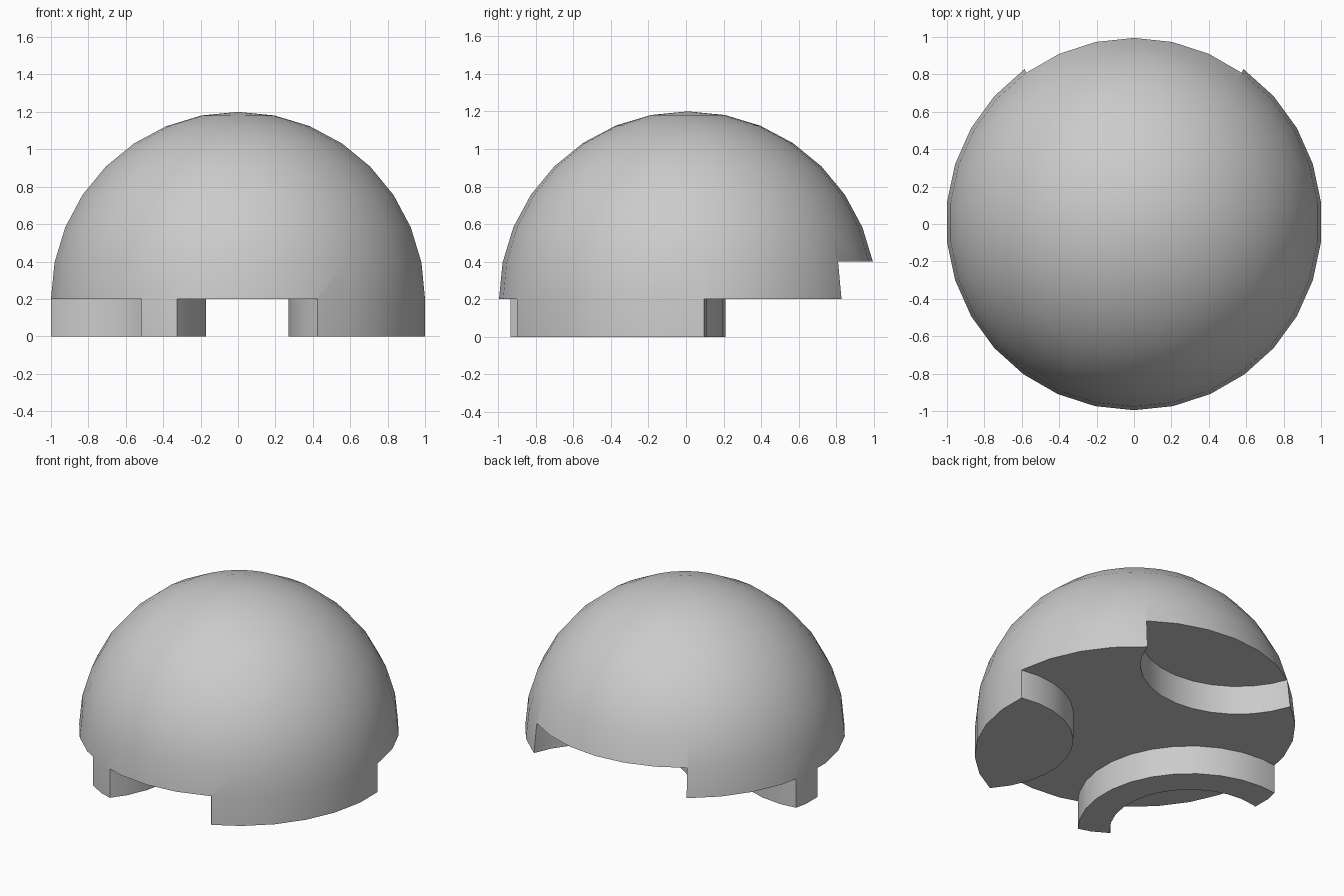
import bpy, bmesh, math

if "Cube" in bpy.data.objects:
    bpy.data.objects.remove(bpy.data.objects["Cube"])

S = 1.0055          # dome radius
SHIFT = 0.01        # dome centre in y
BASE = 0.2          # height of the dome equator
SEG = 30


def mesh_object(name, bm):
    bmesh.ops.recalc_face_normals(bm, faces=bm.faces)
    me = bpy.data.meshes.new(name)
    bm.to_mesh(me)
    bm.free()
    ob = bpy.data.objects.new(name, me)
    bpy.context.collection.objects.link(ob)
    return ob


def lathe(name, profile, cx=0.0, cy=0.0):
    """Closed solid of revolution with 30 sides; profile runs bottom to top."""
    bm = bmesh.new()
    rings = []
    for r, z in profile:
        if r < 1e-6:
            rings.append([bm.verts.new((cx, cy, z))] * SEG)
        else:
            angles = [math.tau * i / SEG for i in range(SEG)]
            rings.append([bm.verts.new((cx + r * math.sin(a), cy + r * math.cos(a), z))
                          for a in angles])
    for low, high in zip(rings, rings[1:]):
        for i in range(SEG):
            j = (i + 1) % SEG
            quad = [low[i], low[j], high[j], high[i]]
            bm.faces.new(list(dict.fromkeys(quad)))
    for ring in (rings[0], rings[-1]):
        if len(set(ring)) > 2:
            bm.faces.new(ring)
    return mesh_object(name, bm)


def rim_cylinder(name, angle, radius, z0, z1):
    """Upright cylinder centred on the dome rim, angle measured from the front."""
    a = math.radians(angle)
    return lathe(name, [(radius * S, z0), (radius * S, z1)],
                 S * math.sin(a), SHIFT - S * math.cos(a))


def subtract(target, cutter):
    mod = target.modifiers.new("cut", 'BOOLEAN')
    mod.operation = 'DIFFERENCE'
    mod.solver = 'EXACT'
    mod.object = cutter
    bpy.context.view_layer.objects.active = target
    bpy.ops.object.modifier_apply(modifier=mod.name)
    bpy.data.objects.remove(cutter)


# Dome with a straight skirt reaching the ground
profile = [(S, 0.0)]
for k in range(9):
    t = math.radians(11.25 * k)
    profile.append((S * math.cos(t) if k < 8 else 0.0, BASE + math.sin(t)))
dome = lathe("dome", profile, 0.0, SHIFT)

# Slab that trims the skirt, with holes that leave the right and left legs
bm = bmesh.new()
bmesh.ops.create_cube(bm, size=1.0)
bmesh.ops.scale(bm, vec=(5, 5, 0.6), verts=bm.verts)
bmesh.ops.translate(bm, vec=(0, 0, BASE - 0.3), verts=bm.verts)
slab = mesh_object("skirt_cutter", bm)
subtract(slab, rim_cylinder("right_leg_hole", 60, 0.6, -1, 1))
subtract(slab, rim_cylinder("left_leg_hole", -60, 0.7, -1, 1))
subtract(dome, slab)

# Round bite in the outside of the left leg, and the raised notch at the back
subtract(dome, rim_cylinder("left_leg_bite", -60, 0.5, -0.3, BASE))
subtract(dome, rim_cylinder("back_notch", 180, 0.61, -0.3, 0.4))

# Smooth shading with sharp cut edges
bpy.ops.object.select_all(action='DESELECT')
dome.select_set(True)
bpy.context.view_layer.objects.active = dome
bpy.ops.object.shade_smooth_by_angle(angle=math.radians(40))
